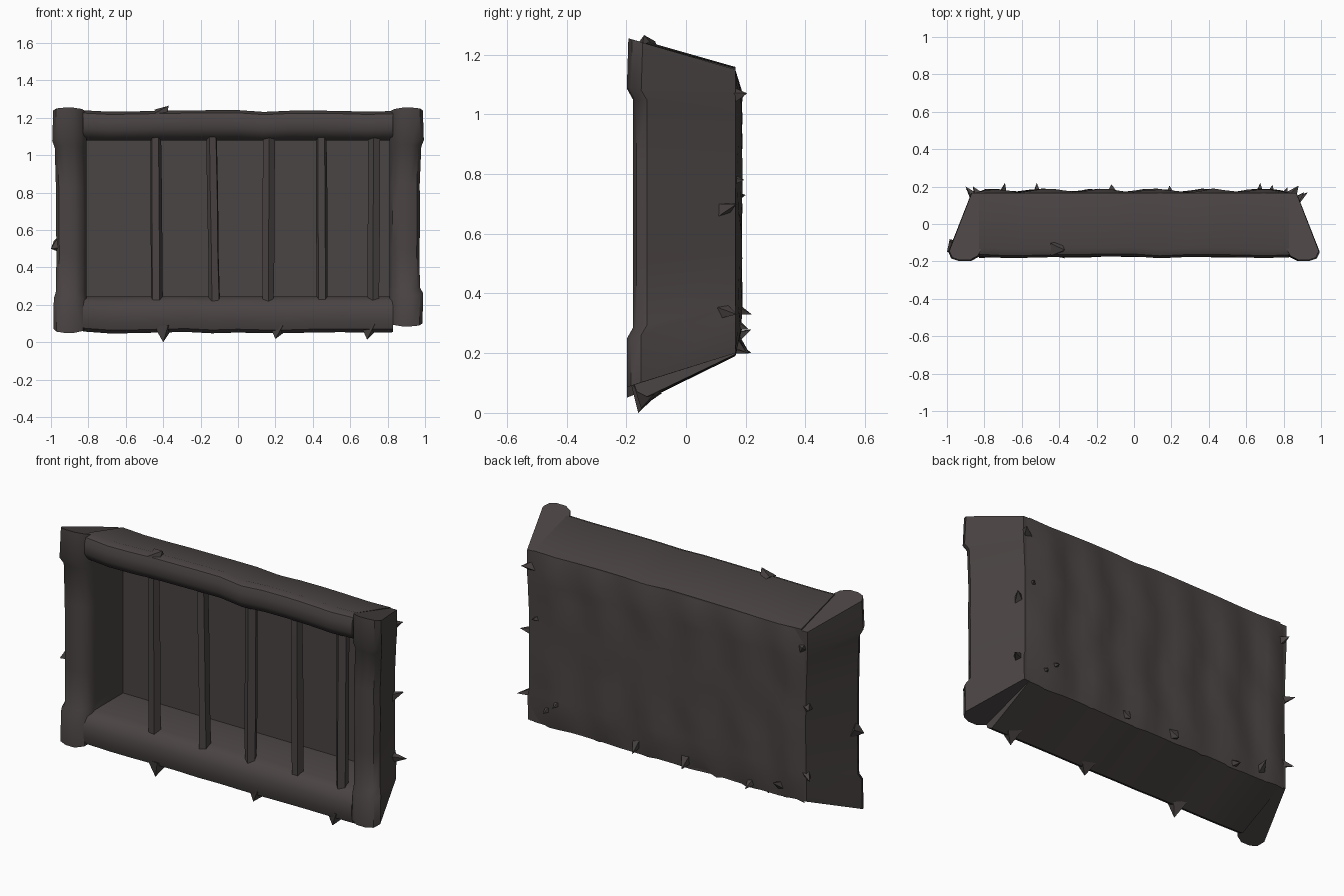
import bpy, bmesh, math, random
from mathutils import Vector

if "Cube" in bpy.data.objects:
    bpy.data.objects.remove(bpy.data.objects["Cube"])

random.seed(4)
mat = bpy.data.materials.new("dark charred wood")
mat.diffuse_color = (0.068, 0.058, 0.056, 1)
mat.use_nodes = True
mat.node_tree.nodes["Principled BSDF"].inputs["Base Color"].default_value = mat.diffuse_color


def finish(bm, name, angle=40):
    bmesh.ops.recalc_face_normals(bm, faces=bm.faces)
    me = bpy.data.meshes.new(name)
    bm.to_mesh(me)
    bm.free()
    ob = bpy.data.objects.new(name, me)
    bpy.context.collection.objects.link(ob)
    me.materials.append(mat)
    bpy.ops.object.select_all(action='DESELECT')
    ob.select_set(True)
    bpy.context.view_layer.objects.active = ob
    bpy.ops.object.shade_smooth_by_angle(angle=math.radians(angle))
    return ob


def loft(name, rings, angle=40):
    bm = bmesh.new()
    vs = [[bm.verts.new(p) for p in r] for r in rings]
    n = len(vs[0])
    for a, b in zip(vs, vs[1:]):
        for i in range(n):
            j = (i + 1) % n
            bm.faces.new((a[i], a[j], b[j], b[i]))
    bm.faces.new(vs[0])
    bm.faces.new(vs[-1][::-1])
    return finish(bm, name, angle)


# Tapered beam section: (distance out from opening, depth)
SECTION = [(0, .165), (0, -.11), (.02, -.155), (.06, -.178), (.11, -.178),
           (.145, -.165), (.16, -.13), (.05, .165)]


def depth_mix(y, front, back):
    return front + (back - front) * (y + .18) / .345


# Side posts with thicker corner blocks
STATIONS = [(0, 1.09, .02), (.14, 1.09, .02), (.17, 1, 0), (.35, 1, 0), (.5, 1.02, 0),
            (.65, 1, 0), (.83, 1, 0), (.86, 1.09, .02), (1, 1.06, .015)]
for side, name in ((-1, "left_post"), (1, "right_post")):
    rings = []
    for t, s, bulge in STATIONS:
        w = random.uniform(-.006, .006)
        ring = []
        for u, y in SECTION:
            top = depth_mix(y, 1.255, 1.15)
            low = depth_mix(y, .05 if side < 0 else .085, .2)
            front = y < -.1
            ring.append((side * (.81 + u * s * 1.03 + (w if u > 0 else 0)),
                         y - (bulge if front else 0), low + (top - low) * t))
        rings.append(ring)
    loft(name, rings)

# Top and bottom rails between the posts
for up, inner, width, name in ((1, 1.08, .98, "top_rail"), (-1, .245, 1.2, "bottom_rail")):
    rings = []
    for k in range(13):
        x = -.83 + 1.66 * k / 12
        w = random.uniform(-.006, .006)
        ring = []
        for u, y in SECTION:
            s = width if y < 0 or up > 0 else 1
            o = u * s + (.025 if y > .1 and up > 0 and u > 0 else 0)
            ring.append((x, y + (w if y < -.1 else 0), inner + up * (o + (w if u > 0 else 0))))
        rings.append(ring)
    loft(name, rings)

# Lumpy back panel
bm = bmesh.new()
NX, NZ = 28, 12


def back_depth(i, k):
    edge = min(i, NX - i, k, NZ - k)
    lump = .008 * math.sin(i * 1.3 + .5 * math.sin(k)) + random.uniform(-.004, .004)
    return .165 if edge == 0 else .178 + lump


grid = []
for i in range(NX + 1):
    row = []
    for k in range(NZ + 1):
        x = -.85 + 1.7 * i / NX
        z = .2 + .95 * k / NZ
        if k == 0:
            z += random.uniform(-.015, .01)
        row.append(bm.verts.new((x, back_depth(i, k), z)))
    grid.append(row)
for i in range(NX):
    for k in range(NZ):
        bm.faces.new((grid[i][k], grid[i][k + 1], grid[i + 1][k + 1], grid[i + 1][k]))
finish(bm, "back_panel", 60)

# Inner face of the back
bm = bmesh.new()
bm.faces.new([bm.verts.new(p) for p in
              ((-.83, .14, .2), (.83, .14, .2), (.83, .14, 1.12), (-.83, .14, 1.12))])
finish(bm, "inner_back")

# Five upright bars: x at foot, x at head, turn
BARS = [(-.435, -.44, .2), (-.125, -.14, .5), (.16, .165, 1.0), (.45, .445, .3), (.725, .73, .8)]
for n, (x0, x1, turn) in enumerate(BARS):
    rings = []
    for t in (0, .3, .6, 1):
        r = .032 + random.uniform(-.003, .003)
        cx = x0 + (x1 - x0) * t
        rings.append([(cx + r * math.cos(turn + a * math.tau / 5),
                       -.115 + r * math.sin(turn + a * math.tau / 5),
                       .2 + .93 * t) for a in range(5)])
    loft("bar_%d" % (n + 1), rings, 30)

# Splinters: base point, tip, base radius
SPLINTERS = [
    ((-.4, -.14, .07), (-.4, -.16, 0), .055), ((.21, -.13, .07), (.2, -.15, .018), .055),
    ((.7, -.13, .08), (.69, -.15, .015), .06), ((-.41, -.13, 1.22), (-.37, -.14, 1.265), .05),
    ((-.96, -.12, .52), (-1, -.15, .5), .05), ((-.85, .14, .72), (-.9, .2, .73), .035),
    ((-.84, .14, .35), (-.9, .19, .33), .035), ((-.7, .16, .25), (-.69, .22, .28), .03),
    ((-.52, .16, .22), (-.52, .22, .2), .03), ((-.12, .16, .24), (-.12, .212, .2), .04),
    ((.19, .16, .24), (.19, .205, .2), .03), ((.67, .16, .35), (.675, .22, .33), .03),
    ((.73, .16, .3), (.74, .21, .28), .03), ((.86, .12, .34), (.93, .17, .33), .035),
    ((.86, .12, .68), (.91, .17, .7), .035), ((.84, .15, 1.06), (.88, .205, 1.07), .04),
    ((-.83, .15, 1.05), (-.86, .2, 1.07), .04), ((.8, .15, .78), (.82, .195, .78), .03)]
bm = bmesh.new()
for base, tip, r in SPLINTERS:
    b, t = Vector(base), Vector(tip)
    d = (t - b).normalized()
    p = d.orthogonal().normalized()
    q = d.cross(p)
    foot = [bm.verts.new(b - d * .01 + r * (p * math.cos(a) + q * math.sin(a)))
            for a in (.3, 1.9, 3.4, 5.0)]
    apex = bm.verts.new(t)
    for i in range(4):
        bm.faces.new((foot[i], foot[(i + 1) % 4], apex))
    bm.faces.new(foot[::-1])
finish(bm, "splinters")
